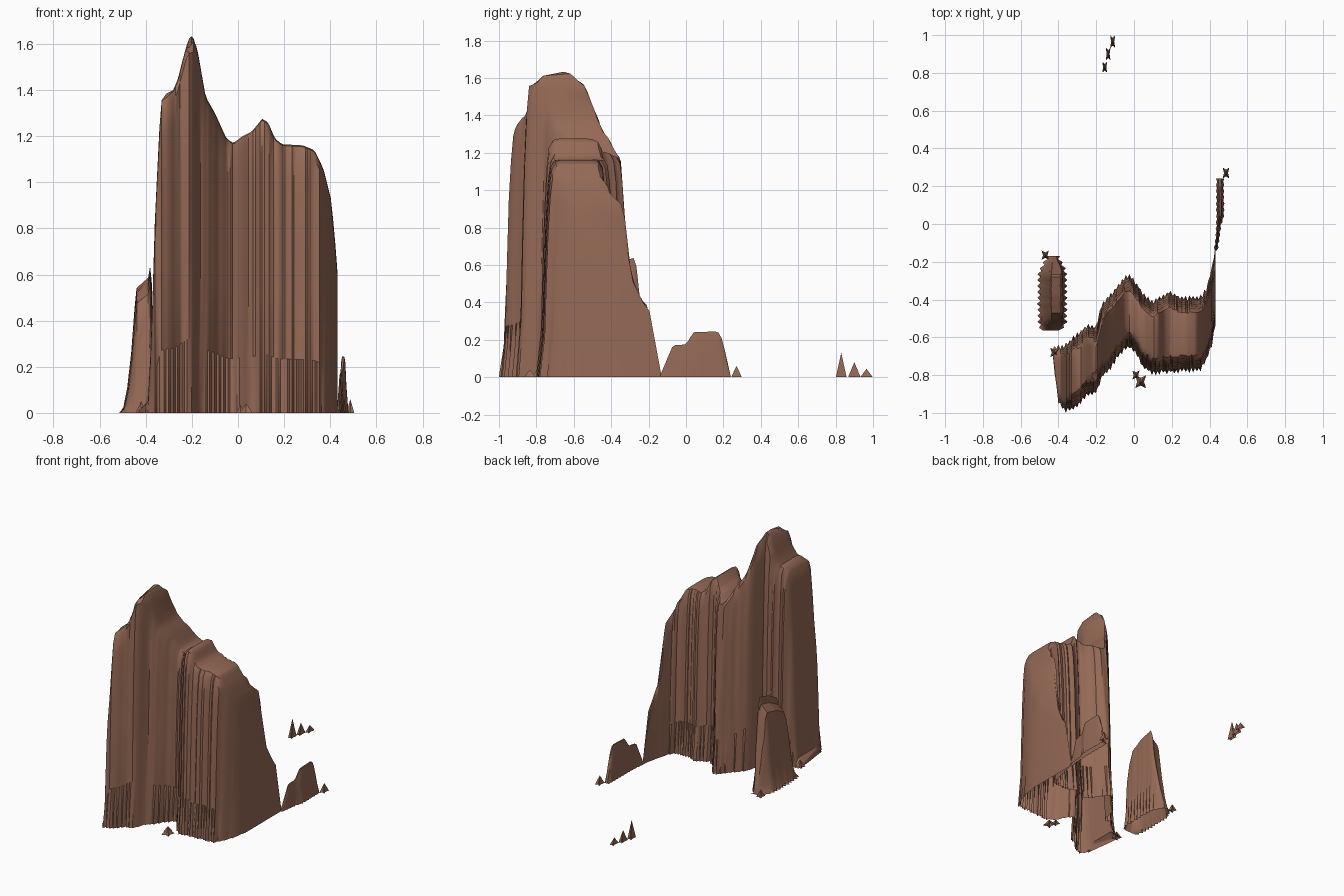
import bpy, bmesh, math, random

if "Cube" in bpy.data.objects:
    bpy.data.objects.remove(bpy.data.objects["Cube"])

random.seed(4)
stone = bpy.data.materials.new("brown_stone")
stone.diffuse_color = (0.30, 0.142, 0.092, 1)
stone.use_nodes = True
stone.node_tree.nodes["Principled BSDF"].inputs["Base Color"].default_value = stone.diffuse_color


def lerp(table, t, col=1):
    """Linear lookup of one column in a table sorted by its first column."""
    if t <= table[0][0]:
        return table[0][col]
    for a, b in zip(table, table[1:]):
        if t <= b[0]:
            return a[col] + (b[col] - a[col]) * (t - a[0]) / (b[0] - a[0])
    return table[-1][col]


def rock(name, edges, crest, section, count, along_y=False, cap=None, flare=0.018, rough=0.006):
    """Loft sections between the low and high base edges, following the crest height.
    section holds (inset from low edge or None, inset from high edge or None, height share)."""
    bm = bmesh.new()
    start, end = edges[0][0], edges[-1][0]
    rows = []
    for i in range(count):
        t = start + (end - start) * i / (count - 1)
        lo, hi = lerp(edges, t, 1), lerp(edges, t, 2)
        h = lerp(crest, t)
        wide = hi - lo
        wob = [random.uniform(-rough, rough) for _ in range(2)]
        row = []
        for a, b, share in section:
            if a is not None:
                s = lo + min(a, 0.45 * wide * a / 0.10) + wob[0]
            else:
                s = hi - min(b, 0.45 * wide * b / 0.10) + wob[1]
            if share == 0:  # jagged foot
                s += (flare if i % 2 else 0) * (-1 if a is not None else 1)
            z = h * share
            if cap:
                z = min(z, max(lerp(cap, s), 0))
            row.append(bm.verts.new((s, t, z) if along_y else (t, s, z)))
        rows.append(row)
    for p, q in zip(rows, rows[1:]):
        for j in range(len(p) - 1):
            bm.faces.new((p[j], q[j], q[j + 1], p[j + 1]))
    for row in (rows[0], rows[-1]):
        bm.faces.new(row)
    bmesh.ops.remove_doubles(bm, verts=bm.verts, dist=0.0005)
    bmesh.ops.recalc_face_normals(bm, faces=bm.faces)
    return finish(name, bm)


def finish(name, bm):
    me = bpy.data.meshes.new(name)
    bm.to_mesh(me)
    bm.free()
    ob = bpy.data.objects.new(name, me)
    bpy.context.collection.objects.link(ob)
    me.materials.append(stone)
    bpy.ops.object.select_all(action='DESELECT')
    ob.select_set(True)
    bpy.context.view_layer.objects.active = ob
    bpy.ops.object.shade_smooth_by_angle(angle=math.radians(35))
    return ob


def spike(name, x, y, rx, ry, h):
    """Small four-pointed stone with pinched sides."""
    bm = bmesh.new()
    top = bm.verts.new((x, y, h))
    ring = []
    for k in range(8):
        a = math.pi / 4 * k
        r = 1.35 if k % 2 else 0.6
        ring.append(bm.verts.new((x + rx * r * math.cos(a), y + ry * r * math.sin(a), 0)))
    for k in range(8):
        bm.faces.new((ring[k], ring[(k + 1) % 8], top))
    return finish(name, bm)


# Main cliff: front and back foot lines, crest line and lengthwise height limit
cliff_edges = [
    (-0.43, -0.69, -0.66), (-0.40, -0.94, -0.66), (-0.36, -0.98, -0.65), (-0.31, -0.965, -0.60),
    (-0.25, -0.90, -0.55), (-0.20, -0.88, -0.55), (-0.17, -0.80, -0.43), (-0.12, -0.75, -0.38),
    (-0.08, -0.68, -0.33), (-0.03, -0.64, -0.28), (0.01, -0.67, -0.32), (0.05, -0.75, -0.38),
    (0.10, -0.78, -0.42), (0.19, -0.77, -0.37), (0.25, -0.77, -0.40), (0.35, -0.765, -0.40),
    (0.38, -0.72, -0.36), (0.41, -0.64, -0.25), (0.432, -0.52, -0.13)]
cliff_crest = [
    (-0.43, 0.01), (-0.39, 0.05), (-0.375, 0.35), (-0.36, 0.85), (-0.335, 1.35), (-0.31, 1.385),
    (-0.28, 1.40), (-0.26, 1.45), (-0.235, 1.55), (-0.215, 1.62), (-0.195, 1.64), (-0.175, 1.57),
    (-0.14, 1.37), (-0.10, 1.30), (-0.05, 1.19), (-0.02, 1.17), (0.02, 1.20), (0.06, 1.22),
    (0.105, 1.275), (0.13, 1.26), (0.16, 1.19), (0.19, 1.165), (0.28, 1.16), (0.33, 1.14),
    (0.37, 1.06), (0.405, 0.92), (0.425, 0.70), (0.432, 0.60)]
cliff_cap = [
    (-1.0, 0.0), (-0.98, 0.45), (-0.95, 1.0), (-0.92, 1.33), (-0.88, 1.38), (-0.86, 1.55),
    (-0.80, 1.57), (-0.74, 1.64), (-0.63, 1.64), (-0.60, 1.60), (-0.54, 1.56), (-0.48, 1.40),
    (-0.42, 1.29), (-0.35, 1.18), (-0.31, 0.62), (-0.26, 0.41), (-0.20, 0.38), (-0.13, 0.0)]
steep = [(0.0, 0), (0.008, 0.2), (0.016, 0.45), (0.026, 0.7), (0.038, 0.88), (0.05, 0.965), (0.07, 0.995), (0.10, 1)]
cliff_section = [(a, None, h) for a, h in steep] + [(None, a, h) for a, h in reversed(steep)]
rock("cliff", cliff_edges, cliff_crest, cliff_section, 88, cap=cliff_cap)

# Side outcrop: long slope to the left, sheer drop to the right
outcrop_edges = [(-0.565, -0.48, -0.40), (-0.53, -0.495, -0.37), (-0.26, -0.495, -0.37),
                 (-0.23, -0.48, -0.38), (-0.17, -0.45, -0.41)]
outcrop_crest = [(-0.565, 0.0), (-0.54, 0.15), (-0.51, 0.45), (-0.47, 0.56), (-0.38, 0.61),
                 (-0.27, 0.64), (-0.25, 0.45), (-0.20, 0.14), (-0.17, 0.01)]
slope = [(0.0, 0), (0.0, 0.04), (0.03, 0.18), (0.06, 0.42), (0.085, 0.72), (0.10, 0.85)]
outcrop_section = [(a, None, h) for a, h in slope] + [
    (None, 0.035, 0.92), (None, 0.02, 1.0), (None, 0.008, 0.9), (None, 0.004, 0.45), (None, 0.0, 0)]
rock("side_outcrop", outcrop_edges, outcrop_crest, outcrop_section, 26, along_y=True, rough=0.002)

# Thin fin running behind the right end of the cliff
fin_edges = [(-0.14, 0.428, 0.438), (-0.08, 0.435, 0.448), (0.0, 0.44, 0.458), (0.04, 0.44, 0.472), (0.24, 0.44, 0.472)]
fin_crest = [(-0.14, 0.005), (-0.07, 0.17), (0.0, 0.175), (0.04, 0.24), (0.17, 0.245), (0.195, 0.20), (0.24, 0.0)]
fin_side = [(0.0, 0), (0.02, 0.5), (0.05, 0.9), (0.08, 1)]
fin_section = [(a, None, h) for a, h in fin_side] + [(None, a, h) for a, h in reversed(fin_side)]
rock("thin_fin", fin_edges, fin_crest, fin_section, 24, along_y=True, flare=0.006, rough=0.001)

# Loose stones: x, y, half width, half depth, height
stones = [("fin_stone", 0.487, 0.27, 0.018, 0.03, 0.06),
          ("far_stone", -0.155, 0.83, 0.014, 0.03, 0.13),
          ("far_stone", -0.137, 0.90, 0.013, 0.035, 0.08),
          ("far_stone", -0.113, 0.965, 0.014, 0.035, 0.045),
          ("front_stone", 0.035, -0.835, 0.03, 0.035, 0.04),
          ("front_stone", 0.01, -0.80, 0.02, 0.025, 0.035),
          ("outcrop_stone", -0.47, -0.165, 0.02, 0.025, 0.05),
          ("corner_stone", -0.42, -0.68, 0.025, 0.025, 0.05)]
for s in stones:
    spike(*s)
